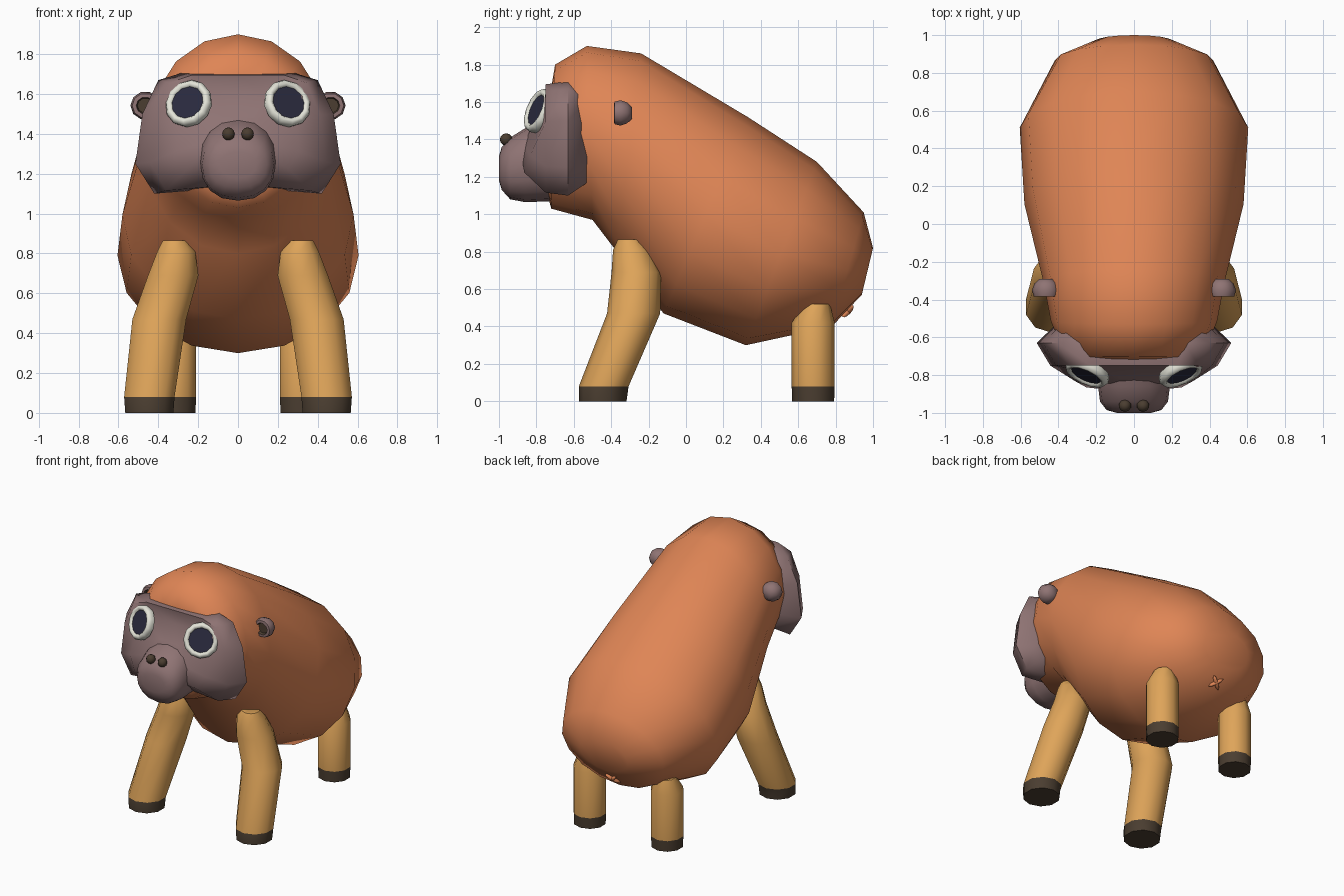
import bpy, bmesh, math
from mathutils import Vector, Matrix

if "Cube" in bpy.data.objects:
    bpy.data.objects.remove(bpy.data.objects["Cube"])


def paint(name, r, g, b):
    m = bpy.data.materials.new(name)
    m.diffuse_color = [(c / 255) ** 2.2 for c in (r, g, b)] + [1]
    m.use_nodes = True
    m.node_tree.nodes["Principled BSDF"].inputs["Base Color"].default_value = m.diffuse_color
    return m


ORANGE = paint("orange fur", 222, 132, 86)
TAN = paint("tan legs", 222, 163, 90)
GREY = paint("mauve face", 142, 115, 115)
DARK = paint("dark brown", 76, 64, 52)
WHITE = paint("eye white", 226, 226, 214)
NAVY = paint("pupil navy", 46, 46, 64)


def finish(name, bm, mats, angle=60, rule=None):
    """Turn a bmesh into a smooth-shaded object; rule(face) picks the material slot."""
    bmesh.ops.recalc_face_normals(bm, faces=bm.faces)
    if rule:
        for f in bm.faces:
            f.material_index = rule(f)
    me = bpy.data.meshes.new(name)
    bm.to_mesh(me)
    bm.free()
    for m in mats:
        me.materials.append(m)
    ob = bpy.data.objects.new(name, me)
    bpy.context.collection.objects.link(ob)
    bpy.ops.object.select_all(action='DESELECT')
    ob.select_set(True)
    bpy.context.view_layer.objects.active = ob
    bpy.ops.object.shade_smooth_by_angle(angle=math.radians(angle))
    return ob


def loft(rings):
    """Skin a list of equal-length point rings and cap both ends."""
    bm = bmesh.new()
    vs = [[bm.verts.new(p) for p in ring] for ring in rings]
    n = len(vs[0])
    for a, b in zip(vs, vs[1:]):
        for i in range(n):
            j = (i + 1) % n
            bm.faces.new((a[i], a[j], b[j], b[i]))
    bm.faces.new(vs[0])
    bm.faces.new(vs[-1])
    return bm


def oval(top, bottom, half_width, n=16, power=2.0):
    """Upright ring through a top and a bottom (y, z) point."""
    t, b = Vector((0, *top)), Vector((0, *bottom))
    pts = []
    for i in range(n):
        a = 2 * math.pi * i / n
        c, s = math.cos(a), math.sin(a)
        c = math.copysign(abs(c) ** (2 / power), c)
        s = math.copysign(abs(s) ** (2 / power), s)
        pts.append((t + b) / 2 + (t - b) / 2 * c + Vector((half_width * s, 0, 0)))
    return pts


# Body: ovals leaning back from the forehead to the rump
body = [
    ((-.72, 1.68), (-.745, 1.12), .28), ((-.70, 1.80), (-.72, 1.03), .36),
    ((-.53, 1.90), (-.50, .97), .44), ((-.24, 1.86), (-.37, .80), .48),
    ((.33, 1.52), (-.12, .47), .58), ((.70, 1.28), (.32, .30), .605),
    ((.95, 1.01), (.78, .40), .42), ((1.0, .82), (.94, .57), .20),
]
finish("body", loft([oval(*r) for r in body]), [ORANGE], 80)

# Head: a wide mask outline scaled through its depth, face sloping back at the brow
half = [(0, 1.71), (.27, 1.71), (.40, 1.67), (.48, 1.50),
        (.515, 1.25), (.42, 1.10), (.17, 1.12), (0, 1.12)]
outline = half + [(-x, z) for x, z in half[-2:0:-1]]
MID = 1.41
head = []
for y, sx, sz, slope in [(-.53, .80, .78, 0), (-.63, 1, 1, 0), (-.75, .86, .95, 0),
                         (-.80, .6, .6, .35), (-.85, .25, .25, .4)]:
    head.append([Vector((x * sx, y + slope * (z - MID) * sz, MID + (z - MID) * sz))
                 for x, z in outline])
finish("head", loft(head), [GREY], 70)

# Muzzle
muzzle = [((-.70, 1.50), (-.70, 1.07), .19), ((-.86, 1.46), (-.86, 1.065), .19),
          ((-.94, 1.41), (-.94, 1.08), .18), ((-.985, 1.36), (-.985, 1.13), .145),
          ((-1.0, 1.31), (-1.0, 1.18), .09)]
finish("muzzle", loft([oval(*r, power=2.3) for r in muzzle]), [GREY], 70)


def leg(name, side, rings, n=10):
    """Leg of level rings (x, y, z, radius), dark below the hoof line."""
    pts = [[Vector((side * x + r * math.cos(2 * math.pi * (i + .5) / n),
                    y + r * math.sin(2 * math.pi * (i + .5) / n), z))
            for i in range(n)] for x, y, z, r in rings]
    finish(name, loft(pts), [TAN, DARK], 50,
           lambda f: 1 if f.calc_center_median().z < .08 else 0)


for side, word in ((1, "left"), (-1, "right")):
    # Legs with hooves
    leg("front_leg_" + word, side, [
        (.445, -.445, 0, .127), (.445, -.44, .08, .133), (.395, -.28, .47, .142),
        (.325, -.265, .69, .133), (.31, -.29, .81, .10), (.32, -.305, .865, .06)])
    leg("back_leg_" + word, side, [
        (.32, .68, 0, .112), (.32, .68, .08, .115), (.32, .68, .42, .115),
        (.32, .70, .52, .07)])

    # Eye: white rim around a dark pupil, turned outward and up
    normal = Vector((side * .45, -1, .42)).normalized()
    place = (Matrix.Translation((side * .25, -.792, 1.555))
             @ normal.to_track_quat('Z', 'Y').to_matrix().to_4x4())
    rim = []
    for i in range(12):
        a = 2 * math.pi * i / 12
        rim.append([place @ Vector((r * math.cos(a), r * math.sin(a), h)) for r, h in
                    ((.118, -.03), (.124, .0), (.112, .02), (.096, .022), (.083, .008), (.083, -.03))])
    bm = bmesh.new()
    vs = [[bm.verts.new(p) for p in ring] for ring in rim]
    for i in range(12):
        for k in range(6):
            a, b, m = vs[i], vs[(i + 1) % 12], (k + 1) % 6
            bm.faces.new((a[k], a[m], b[m], b[k]))
    finish("eye_rim_" + word, bm, [WHITE], 60)
    bm = bmesh.new()
    bmesh.ops.create_cone(bm, cap_ends=True, segments=12, radius1=.087, radius2=.087, depth=.008,
                          matrix=place @ Matrix.Translation((0, 0, .006)))
    finish("pupil_" + word, bm, [NAVY], 30)

    # Nostril
    bm = bmesh.new()
    bmesh.ops.create_uvsphere(bm, u_segments=10, v_segments=6, radius=.033,
                              matrix=Matrix.Translation((side * .048, -.962, 1.40)))
    finish("nostril_" + word, bm, [DARK], 80)

    # Ear: dome to the back, dark inset on the flat front
    ear = []
    for y, r in ((-.29, .035), (-.315, .062), (-.35, .075), (-.383, .066),
                 (-.385, .046), (-.368, .040)):
        ear.append([Vector((side * .465 + r * math.cos(2 * math.pi * i / 10), y,
                            1.542 + r * .95 * math.sin(2 * math.pi * i / 10))) for i in range(10)])
    finish("ear_" + word, loft(ear), [GREY, DARK], 55,
           lambda f: 1 if all((v.co.xz - Vector((side * .465, 1.542))).length < .047
                              and v.co.y < -.36 for v in f.verts) else 0)

    # One bar of the small cross under the rump
    bm = bmesh.new()
    tilt = Vector((0, .73, -.68)).to_track_quat('Z', 'Y').to_matrix().to_4x4()
    bmesh.ops.create_uvsphere(
        bm, u_segments=8, v_segments=6, radius=1,
        matrix=Matrix.Translation((0, .865, .482)) @ tilt
        @ Matrix.Rotation(side * math.pi / 4, 4, 'Z') @ Matrix.Diagonal((.06, .014, .018, 1)))
    finish("rump_cross_bar_" + word, bm, [ORANGE], 80)
